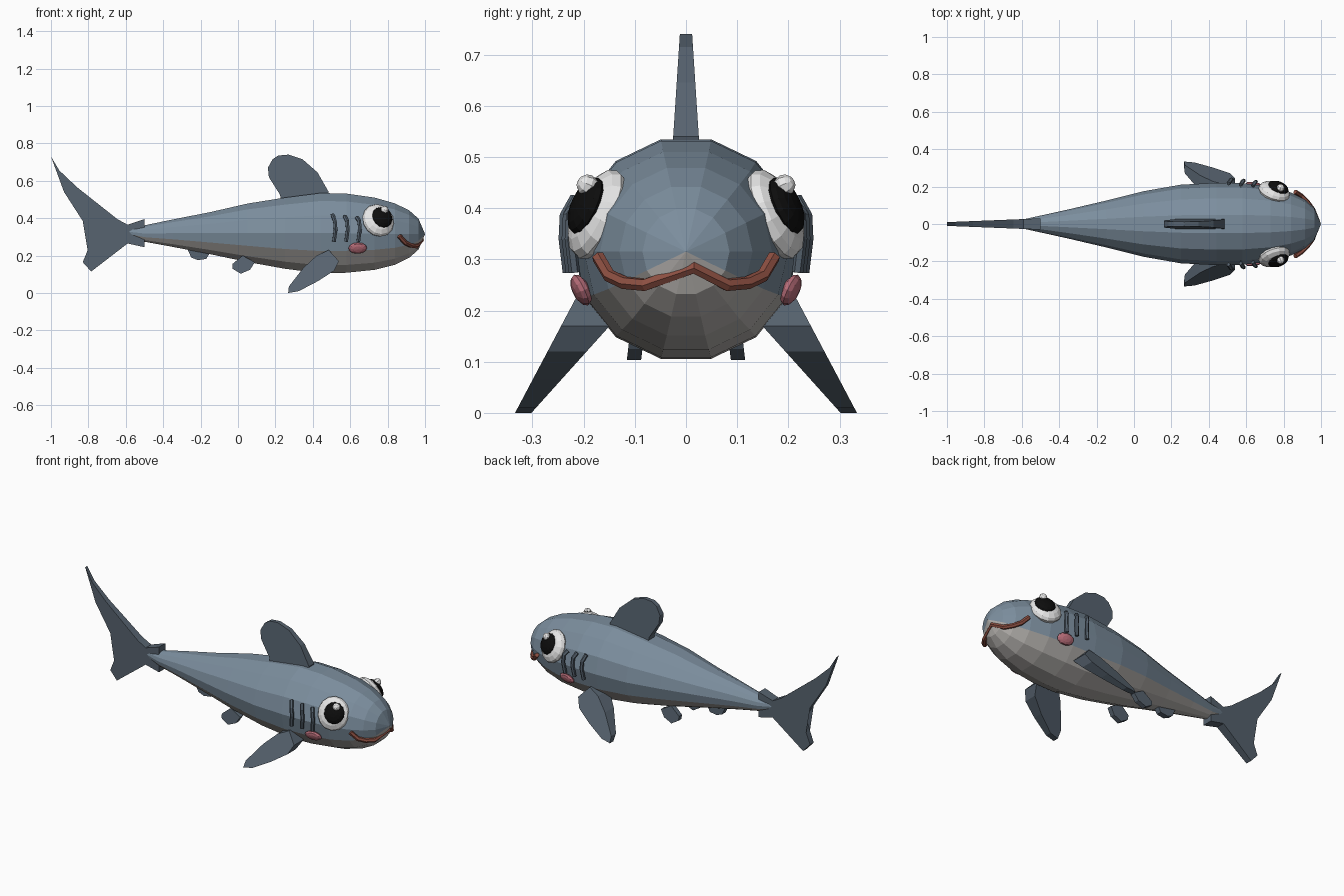
import bpy, bmesh
from math import sin, cos, pi
from mathutils import Vector, Matrix

if "Cube" in bpy.data.objects:
    bpy.data.objects.remove(bpy.data.objects["Cube"])


def material(name, rgb):
    m = bpy.data.materials.new(name)
    m.use_nodes = True
    m.diffuse_color = (*rgb, 1)
    m.node_tree.nodes["Principled BSDF"].inputs["Base Color"].default_value = (*rgb, 1)
    return m


SKIN = material("blue_grey_skin", (0.2, 0.27, 0.34))
BELLY = material("pale_belly", (0.46, 0.44, 0.42))
FIN = material("dark_slate_fin", (0.095, 0.125, 0.16))
WHITE = material("eye_white", (0.85, 0.85, 0.85))
BLACK = material("pupil_black", (0.004, 0.004, 0.004))
LIP = material("red_brown_lip", (0.27, 0.08, 0.055))
PINK = material("cheek_pink", (0.5, 0.16, 0.2))


def finish(bm, name, *mats):
    bmesh.ops.recalc_face_normals(bm, faces=bm.faces)
    mesh = bpy.data.meshes.new(name)
    bm.to_mesh(mesh)
    bm.free()
    for m in mats:
        mesh.materials.append(m)
    ob = bpy.data.objects.new(name, mesh)
    bpy.context.collection.objects.link(ob)
    return ob


def plate(name, outline, y_a, y_b):
    """Fin from an (x, z) outline; y_a and y_b give its two sides at a point."""
    bm = bmesh.new()
    a = [bm.verts.new((x, y_a(x, z), z)) for x, z in outline]
    b = [bm.verts.new((x, y_b(x, z), z)) for x, z in outline]
    bm.faces.new(a)
    bm.faces.new(b[::-1])
    n = len(outline)
    for i in range(n):
        j = (i + 1) % n
        bm.faces.new((a[i], b[i], b[j], a[j]))
    bmesh.ops.triangulate(bm, faces=[f for f in bm.faces if len(f.verts) > 4])
    return finish(bm, name, FIN)


def blob(name, centre, normal, size, mat, segments=14, rings=8):
    """Ellipsoid whose short axis points along the normal."""
    bm = bmesh.new()
    turn = Vector(normal).to_track_quat('Z', 'Y').to_matrix().to_4x4()
    place = Matrix.Translation(centre) @ turn @ Matrix.Diagonal((*size, 1))
    bmesh.ops.create_uvsphere(bm, u_segments=segments, v_segments=rings,
                              radius=1, matrix=place)
    return finish(bm, name, mat)


def tube(name, points, radius, mat):
    cu = bpy.data.curves.new(name, 'CURVE')
    cu.dimensions = '3D'
    cu.bevel_depth = radius
    cu.bevel_resolution = 1
    cu.use_fill_caps = True
    sp = cu.splines.new('POLY')
    sp.points.add(len(points) - 1)
    for p, co in zip(sp.points, points):
        p.co = (*co, 1)
    sp.use_smooth = False
    cu.materials.append(mat)
    ob = bpy.data.objects.new(name, cu)
    bpy.context.collection.objects.link(ob)
    return ob


# Body: rings of x, centre height, half width, half height
SIDES = 14
stations = [(0.965, 0.315, 0.085, 0.085), (0.915, 0.315, 0.13, 0.13),
            (0.84, 0.315, 0.168, 0.168), (0.73, 0.317, 0.2, 0.198),
            (0.58, 0.32, 0.218, 0.217), (0.44, 0.32, 0.22, 0.22),
            (0.25, 0.32, 0.21, 0.195), (0.05, 0.322, 0.175, 0.16),
            (-0.15, 0.32, 0.125, 0.115), (-0.35, 0.32, 0.078, 0.075),
            (-0.5, 0.318, 0.045, 0.045), (-0.59, 0.328, 0.025, 0.025)]
bm = bmesh.new()
rings = [[bm.verts.new((x, w * cos(2 * pi * k / SIDES), z + h * sin(2 * pi * k / SIDES)))
          for k in range(SIDES)] for x, z, w, h in stations]
nose = bm.verts.new((1.0, 0, 0.315))
for k in range(SIDES):
    j = (k + 1) % SIDES
    is_belly = sin(2 * pi * (k + 0.5) / SIDES) < -0.4
    strip = [bm.faces.new((nose, rings[0][k], rings[0][j]))]
    for r, s in zip(rings, rings[1:]):
        strip.append(bm.faces.new((r[k], s[k], s[j], r[j])))
    for f in strip:
        f.material_index = int(is_belly)
bm.faces.new(rings[-1])
finish(bm, "body", SKIN, BELLY)


# Fins on the centre line
def tail_half(x, z):
    return 0.03 + 0.04 * (x + 0.5)


plate("tail_fin", [(-1, 0.73), (-0.955, 0.655), (-0.86, 0.565), (-0.645, 0.395),
                   (-0.59, 0.365), (-0.5, 0.395), (-0.5, 0.245), (-0.59, 0.265),
                   (-0.785, 0.115), (-0.83, 0.165), (-0.775, 0.3), (-0.93, 0.54)],
      lambda x, z: -tail_half(x, z), tail_half)


def dorsal_half(x, z):
    return 0.025 - 0.065 * (z - 0.54)


plate("dorsal_fin", [(0.23, 0.49), (0.225, 0.525), (0.165, 0.62), (0.16, 0.67),
                     (0.185, 0.715), (0.215, 0.735), (0.27, 0.74), (0.345, 0.715),
                     (0.425, 0.645), (0.485, 0.54), (0.47, 0.49)],
      lambda x, z: -dorsal_half(x, z), dorsal_half)
plate("rear_belly_fin", [(-0.27, 0.235), (-0.25, 0.19), (-0.215, 0.176),
                         (-0.17, 0.182), (-0.15, 0.215), (-0.17, 0.25)],
      lambda x, z: -0.016, lambda x, z: 0.016)

# Paired parts
for side, s in (("near", -1), ("far", 1)):
    plate(side + "_pectoral_fin",
          [(0.485, 0.23), (0.54, 0.17), (0.515, 0.12), (0.43, 0.065), (0.325, 0.01),
           (0.268, 0.0), (0.272, 0.035), (0.35, 0.135), (0.42, 0.2)],
          lambda x, z: s * (0.334 - 0.53 * z), lambda x, z: s * (0.302 - 0.9 * z))
    plate(side + "_pelvic_fin",
          [(0.0, 0.18), (0.025, 0.2), (0.09, 0.165), (0.065, 0.125), (0.015, 0.103),
           (-0.03, 0.13), (-0.03, 0.155)],
          lambda x, z: s * (0.128 - 0.12 * z), lambda x, z: s * (0.1 - 0.12 * z))

    # Eye: white, pupil and highlight
    gaze = (0.3, 0.85 * s, 0.4)
    blob(side + "_eye_white", (0.75, 0.172 * s, 0.388), gaze, (0.088, 0.094, 0.043), WHITE)
    blob(side + "_pupil", (0.77, 0.194 * s, 0.404), gaze, (0.058, 0.06, 0.027), BLACK)
    blob(side + "_eye_highlight", (0.783, 0.192 * s, 0.444), gaze,
         (0.022, 0.022, 0.022), WHITE, 8, 6)

    blob(side + "_cheek", (0.64, 0.205 * s, 0.24), (0.12, 0.85 * s, -0.4),
         (0.05, 0.033, 0.016), PINK, 12, 6)

    # Gill ridges, each bowed towards the nose
    for i in range(3):
        x, out = 0.51 + 0.065 * i, 0.238 - 0.006 * i
        path = [(x - 0.005, 0.42 - 0.008 * i, out - 0.022), (x + 0.008, 0.385, out - 0.002),
                (x + 0.012, 0.34, out), (x + 0.003, 0.275, out - 0.008)]
        tube(f"{side}_gill_{i + 1}", [(a, s * y, z) for a, z, y in path], 0.011, FIN)

# Mouth: one wavy lip around the snout
half = [(0.955, 0.08, 0.25), (0.925, 0.12, 0.254), (0.895, 0.15, 0.268), (0.862, 0.172, 0.305)]
tube("mouth", [(x, -y, z) for x, y, z in half[::-1]] + [(0.982, 0.015, 0.284)] + half,
     0.013, LIP)
